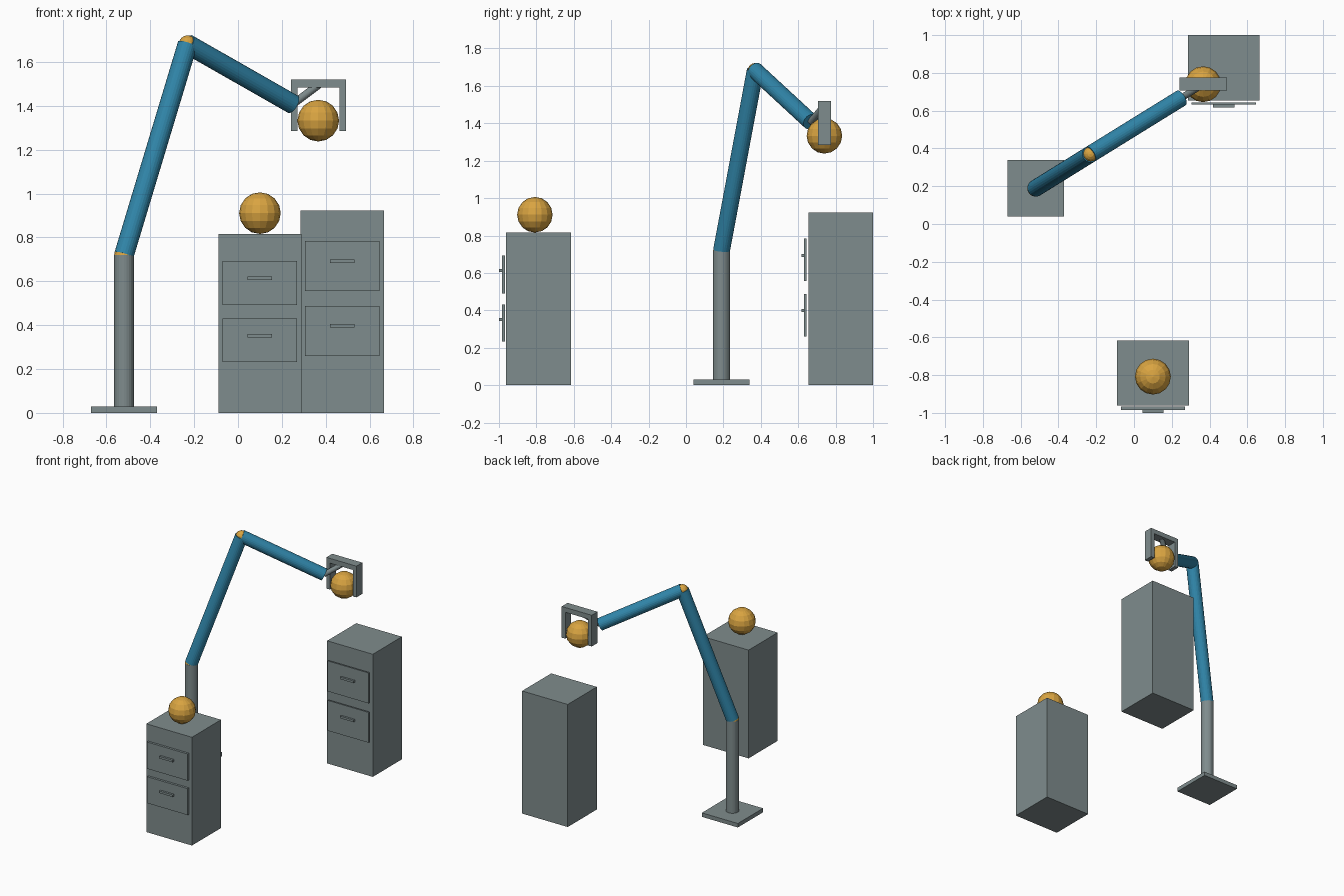
import bpy, bmesh
from mathutils import Vector, Matrix

if "Cube" in bpy.data.objects:
    bpy.data.objects.remove(bpy.data.objects["Cube"])


def material(name, rgb):
    m = bpy.data.materials.new(name)
    m.diffuse_color = (*rgb, 1)
    m.use_nodes = True
    m.node_tree.nodes["Principled BSDF"].inputs["Base Color"].default_value = m.diffuse_color
    return m


GREY = material("steel grey", (0.212, 0.262, 0.266))
BLUE = material("arm blue", (0.03, 0.238, 0.40))
GOLD = material("gold", (0.694, 0.371, 0.053))


def finish(name, bm, mat):
    me = bpy.data.meshes.new(name)
    bm.to_mesh(me)
    bm.free()
    me.materials.append(mat)
    ob = bpy.data.objects.new(name, me)
    bpy.context.collection.objects.link(ob)
    return ob


def box(name, lo, hi, mat=GREY):
    lo, hi = Vector(lo), Vector(hi)
    bm = bmesh.new()
    bmesh.ops.create_cube(bm, size=1, matrix=Matrix.Translation((lo + hi) / 2)
                          @ Matrix.Diagonal((*(hi - lo), 1)))
    return finish(name, bm, mat)


def ball(name, centre, radius):
    bm = bmesh.new()
    bmesh.ops.create_uvsphere(bm, u_segments=16, v_segments=8, radius=radius,
                              matrix=Matrix.Translation(centre))
    return finish(name, bm, GOLD)


def rod(name, a, b, radius, mat):
    a, b = Vector(a), Vector(b)
    d = b - a
    bm = bmesh.new()
    bmesh.ops.create_cone(bm, cap_ends=True, segments=24, radius1=radius,
                          radius2=radius, depth=d.length,
                          matrix=Matrix.Translation((a + b) / 2)
                          @ d.to_track_quat('Z', 'Y').to_matrix().to_4x4())
    return finish(name, bm, mat)


def cabinet(name, x, y0, y1, height, plate_y, handle_y, drawers):
    """Box body with drawer fronts and handles on the -y side."""
    box(name + "_body", (x - 0.19, y0, 0), (x + 0.19, y1, height))
    for i, (z0, z1, hz) in enumerate(drawers, 1):
        box(f"{name}_drawer_{i}", (x - 0.17, plate_y[0], z0),
            (x + 0.17, plate_y[1], z1))
        box(f"{name}_handle_{i}", (x - 0.056, handle_y[0], hz - 0.008),
            (x + 0.056, handle_y[1], hz + 0.008))


# Two drawer cabinets
cabinet("front_cabinet", 0.1, -0.962, -0.616, 0.815,
        (-0.984, -0.967), (-1.0, -0.984),
        [(0.232, 0.431, 0.352), (0.491, 0.692, 0.613)])
cabinet("back_cabinet", 0.475, 0.654, 1.0, 0.923,
        (0.632, 0.643), (0.617, 0.632),
        [(0.26, 0.488, 0.398), (0.556, 0.785, 0.692)])

# Arm: base, post, two links and round joints
shoulder = (-0.52, 0.19, 0.72)
elbow = (-0.23, 0.37, 1.682)
wrist = (0.25, 0.667, 1.408)
box("base_plate", (-0.67, 0.04, 0), (-0.37, 0.34, 0.03))
rod("post", (-0.52, 0.19, 0.03), shoulder, 0.045, GREY)
ball("shoulder_joint", shoulder, 0.045)
rod("upper_arm", shoulder, elbow, 0.045, BLUE)
ball("elbow_joint", elbow, 0.04)
rod("forearm", elbow, wrist, 0.045, BLUE)

# Gripper with its link and two fingers
rod("wrist_link", wrist, (0.366, 0.74, 1.495), 0.018, GREY)
box("gripper_bar", (0.242, 0.706, 1.484), (0.492, 0.776, 1.52))
for side, x in (("left", 0.242), ("right", 0.462)):
    box(f"{side}_finger", (x, 0.706, 1.285), (x + 0.03, 0.776, 1.49))

# Balls
ball("held_ball", (0.366, 0.74, 1.333), 0.095)
ball("resting_ball", (0.1, -0.808, 0.911), 0.095)
